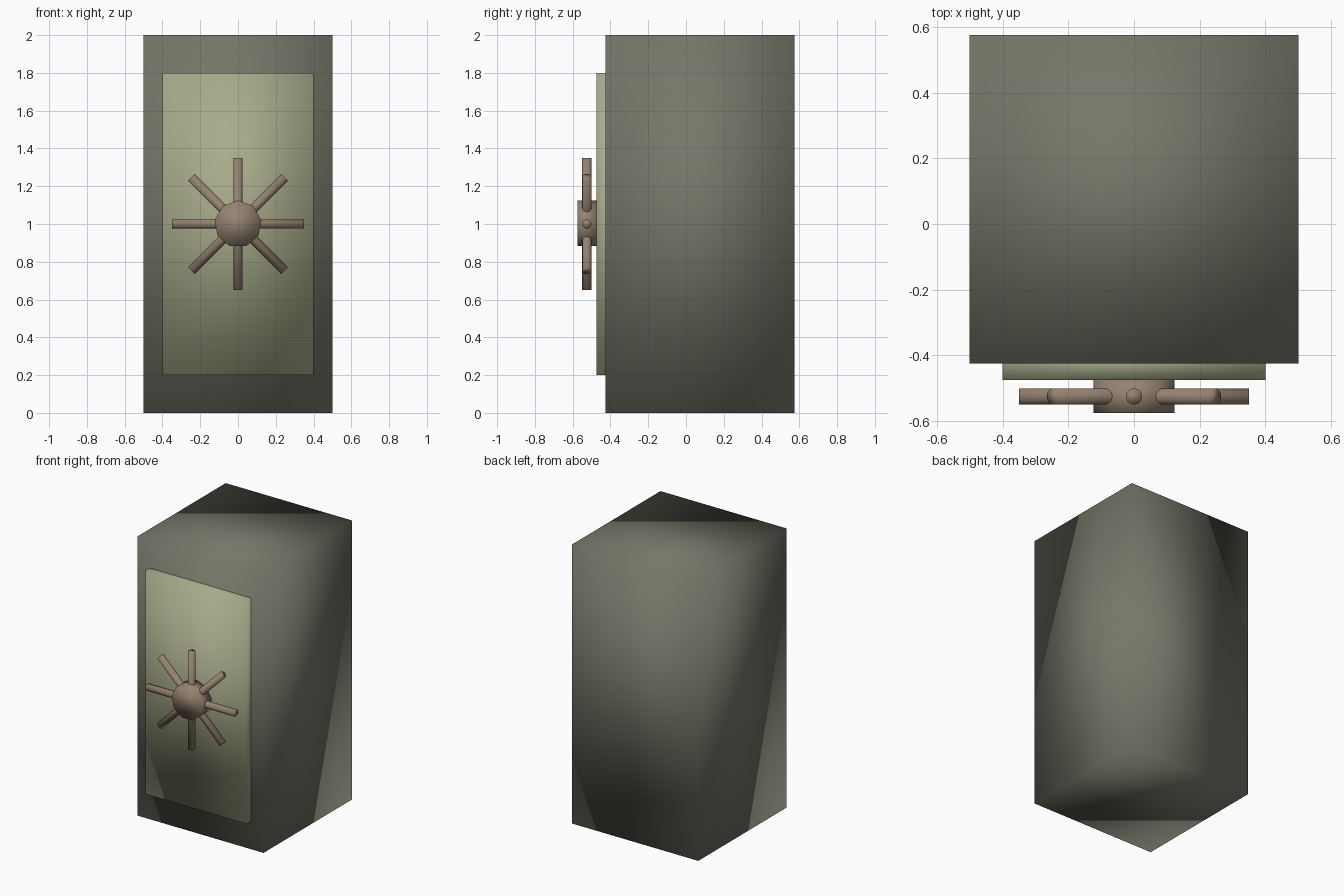
import bpy, bmesh, math
from mathutils import Matrix, Vector

if "Cube" in bpy.data.objects:
    bpy.data.objects.remove(bpy.data.objects["Cube"])


def material(name, rgb):
    m = bpy.data.materials.new(name)
    m.diffuse_color = (*rgb, 1)
    m.use_nodes = True
    m.node_tree.nodes["Principled BSDF"].inputs["Base Color"].default_value = m.diffuse_color
    return m


BODY = material("dark olive grey", (0.175, 0.185, 0.14))
DOOR = material("pale olive", (0.39, 0.41, 0.255))
METAL = material("brown metal", (0.30, 0.225, 0.165))


def finish(bm, name, mat):
    mesh = bpy.data.meshes.new(name)
    bmesh.ops.recalc_face_normals(bm, faces=bm.faces)
    for f in bm.faces:
        f.smooth = True  # soft shading across every edge
    bm.to_mesh(mesh)
    bm.free()
    mesh.materials.append(mat)
    ob = bpy.data.objects.new(name, mesh)
    bpy.context.collection.objects.link(ob)
    return ob


def box(name, centre, size, mat):
    bm = bmesh.new()
    bmesh.ops.create_cube(bm, size=1, matrix=Matrix.Translation(centre) @ Matrix.Diagonal((*size, 1)))
    return finish(bm, name, mat)


def rod(name, rotation, sides, radius, length, mat):
    bm = bmesh.new()
    bmesh.ops.create_cone(bm, cap_ends=True, segments=sides, radius1=radius, radius2=radius,
                          depth=length, matrix=Matrix.Translation((0, -0.525, 1)) @ rotation)
    return finish(bm, name, mat)


# Cabinet and front door
box("cabinet", (0, 0.075, 1), (1, 1, 2), BODY)
box("door", (0, -0.425, 1), (0.8, 0.1, 1.6), DOOR)

# Hub: nine-sided disc with one corner pointing up
to_front = Matrix.Rotation(math.pi / 2, 4, 'X')
spin = (to_front.to_3x3() @ Vector((0, 1, 0))).z
turn = Matrix.Rotation(0 if spin > 0 else math.pi, 4, 'Z')
hub = rod("wheel_hub", to_front @ turn, 9, 0.125, 0.1, METAL)
if max(v.co.z for v in hub.data.vertices) < 1.1249:
    hub.data.transform(Matrix.Translation((0, 0, 1)) @ Matrix.Rotation(math.pi / 2, 4, 'Y')
                       @ Matrix.Translation((0, 0, -1)))

# Four bars through the hub make the eight spokes
for i in range(4):
    rod(f"wheel_bar_{i + 1}", Matrix.Rotation(i * math.pi / 4, 4, 'Y'), 12, 0.025, 0.7, METAL)
